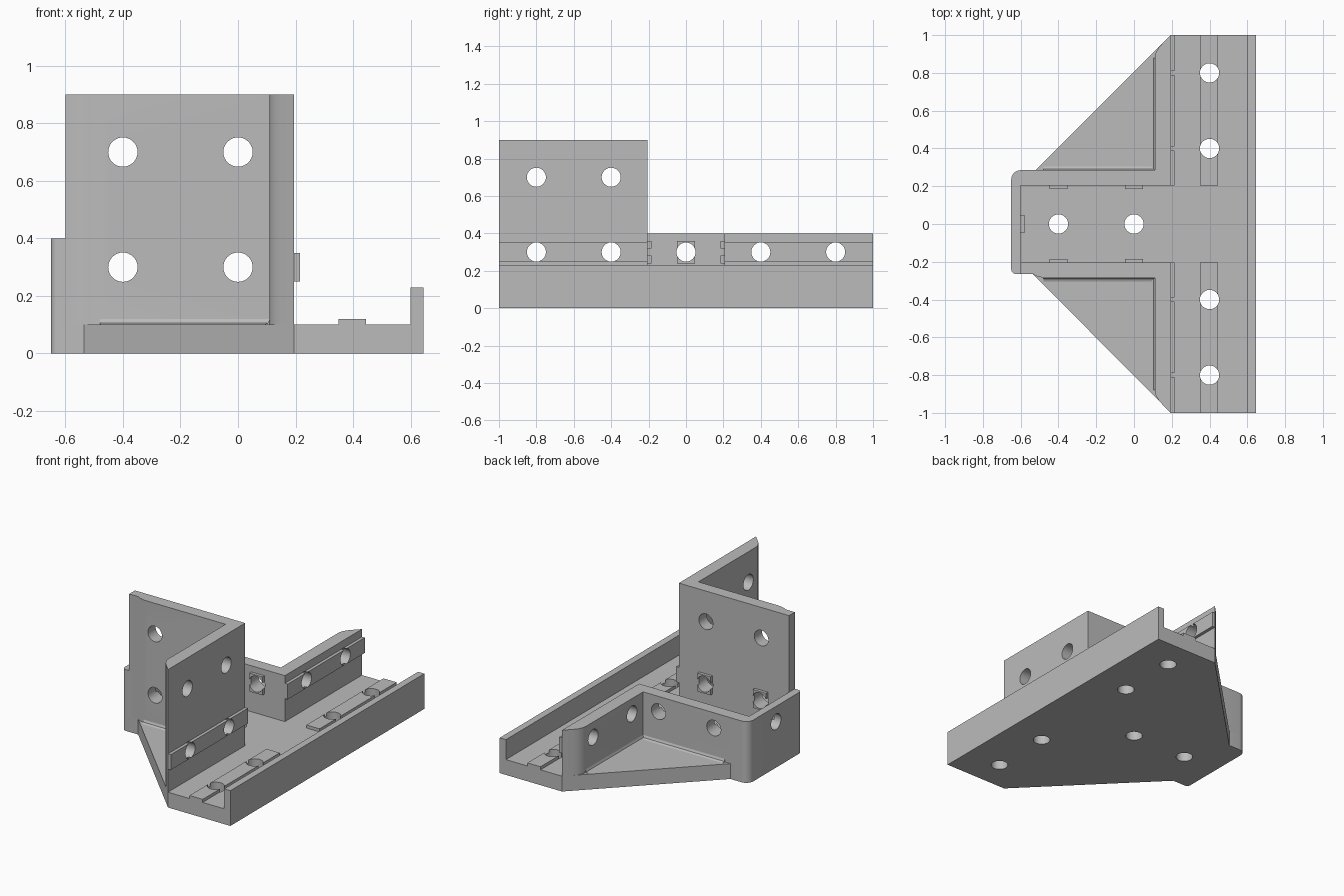
import bpy, bmesh
from math import radians, cos, sin
from mathutils import Matrix, Vector

cube = bpy.data.objects.get("Cube")
if cube:
    bpy.data.objects.remove(cube)

grey = bpy.data.materials.new("plain_grey")
grey.use_nodes = True
grey.diffuse_color = (0.5, 0.5, 0.5, 1)
grey.node_tree.nodes["Principled BSDF"].inputs["Base Color"].default_value = (0.5, 0.5, 0.5, 1)

parts = []


def finish(name, bm):
    bmesh.ops.recalc_face_normals(bm, faces=bm.faces)
    mesh = bpy.data.meshes.new(name)
    bm.to_mesh(mesh)
    bm.free()
    mesh.materials.append(grey)
    obj = bpy.data.objects.new(name, mesh)
    bpy.context.collection.objects.link(obj)
    return obj


def prism(name, outline, start, end, axis="z"):
    """Extrude a closed outline along an axis."""
    place = {"z": lambda a, b, c: (a, b, c),
             "y": lambda a, b, c: (a, c, b),
             "x": lambda a, b, c: (c, a, b)}[axis]
    bm = bmesh.new()
    face = bm.faces.new([bm.verts.new(place(a, b, start)) for a, b in outline])
    moved = bmesh.ops.extrude_face_region(bm, geom=[face])["geom"]
    bmesh.ops.translate(bm, vec=Vector(place(0, 0, end - start)),
                        verts=[v for v in moved if isinstance(v, bmesh.types.BMVert)])
    obj = finish(name, bm)
    parts.append(obj)
    return obj


def box(name, x0, x1, y0, y1, z0, z1):
    return prism(name, [(x0, y0), (x1, y0), (x1, y1), (x0, y1)], z0, z1)


def arc(cx, cy, r, a0, a1, n=8):
    angles = [radians(a0 + (a1 - a0) * i / n) for i in range(n + 1)]
    return [(cx + r * cos(a), cy + r * sin(a)) for a in angles]


# Shared outline pieces: rounded outer corners and the curved wall tip
back_corner = arc(-0.6, 0.235, 0.05, 90, 180)
front_corner = arc(-0.625, -0.24, 0.025, 180, 270, 5)
tip = [(0.11, 0.88), (0.115, 0.905), (0.13, 0.932), (0.15, 0.955), (0.195, 1)]

# Base plate
prism("base_plate", [(0.645, -1), (0.645, 1), (0.195, 1), (-0.52, 0.285)]
      + back_corner + front_corner + [(-0.535, -0.265), (0.195, -1)], 0, 0.1)
box("edge_lip", 0.6, 0.645, -1, 1, 0.1, 0.23)

# Tall L-shaped wall at the front
prism("tall_wall", [(0.195, -0.205), (-0.6, -0.205), (-0.6, -0.265), (-0.535, -0.265),
                    (-0.515, -0.276), (-0.48, -0.285), (0.11, -0.285)]
      + [(x, -y) for x, y in tip], 0.1, 0.9)

# Low wall wrapping the back and the left end
prism("low_wall", [(0.195, 0.205), (0.195, 1)] + tip[::-1][1:] + [(0.11, 0.285)]
      + back_corner + front_corner + [(-0.6, -0.265), (-0.6, 0.205)], 0.1, 0.4)

# Small fillets where the outer walls meet the base, and the raised rails
for side, label in ((-1, "front"), (1, "back")):
    w = side * 0.285
    prism(label + "_long_fillet", [(w, 0.1), (w + side * 0.02, 0.1), (w + side * 0.006, 0.106),
                                   (w, 0.12)], -0.48, 0.11, "x")
    prism(label + "_side_fillet", [(0.11, 0.1), (0.09, 0.1), (0.104, 0.106), (0.11, 0.12)],
          *sorted((w, side * 0.88)), "y")
    y0, y1 = sorted((side * 0.205, side))
    box(label + "_floor_rail", 0.35, 0.445, y0, y1, 0.1, 0.12)
    box(label + "_wall_rail", 0.195, 0.215, y0, y1, 0.25, 0.35)
    # Locating pads on the inner wall faces
    for x in (-0.4, 0):
        y0, y1 = sorted((side * 0.185, side * 0.205))
        box(label + "_pad", x - 0.047, x + 0.047, y0, y1, 0.24, 0.36)
box("end_pad", -0.6, -0.58, -0.047, 0.047, 0.24, 0.36)

# Screw holes: centre points grouped by drilling direction
holes = {
    "Z": [(-0.4, 0, 0.05), (0, 0, 0.05)] + [(0.4, y, 0.05) for y in (-0.8, -0.4, 0.4, 0.8)],
    "Y": [(x, y, z) for x in (-0.4, 0) for y, z in ((-0.24, 0.3), (-0.24, 0.7), (0.24, 0.3))],
    "X": [(0.165, y, 0.3) for y in (-0.8, -0.4, 0.4, 0.8)]
         + [(0.165, y, 0.7) for y in (-0.8, -0.4)] + [(-0.62, 0, 0.3)],
}
turn = {"Z": Matrix(), "Y": Matrix.Rotation(radians(90), 4, "X"),
        "X": Matrix.Rotation(radians(90), 4, "Y")}
bm = bmesh.new()
for axis, centres in holes.items():
    for c in centres:
        bmesh.ops.create_cone(bm, cap_ends=True, segments=32, radius1=0.051, radius2=0.051,
                              depth=0.2, matrix=Matrix.Translation(c) @ turn[axis])
drill = finish("hole_cutter", bm)
drill.hide_render = True

# Drill every part, then discard the cutter
for obj in parts:
    if "fillet" in obj.name or "lip" in obj.name:
        continue
    cut = obj.modifiers.new("holes", "BOOLEAN")
    cut.operation = "DIFFERENCE"
    cut.solver = "EXACT"
    cut.object = drill
bpy.context.view_layer.update()
graph = bpy.context.evaluated_depsgraph_get()
for obj in parts:
    if obj.modifiers:
        mesh = bpy.data.meshes.new_from_object(obj.evaluated_get(graph))
        obj.modifiers.clear()
        obj.data = mesh
bpy.data.objects.remove(drill)

# Smooth the round surfaces while keeping edges crisp
bpy.ops.object.select_all(action="DESELECT")
for obj in parts:
    obj.select_set(True)
bpy.context.view_layer.objects.active = parts[0]
bpy.ops.object.shade_smooth_by_angle(angle=radians(30))
